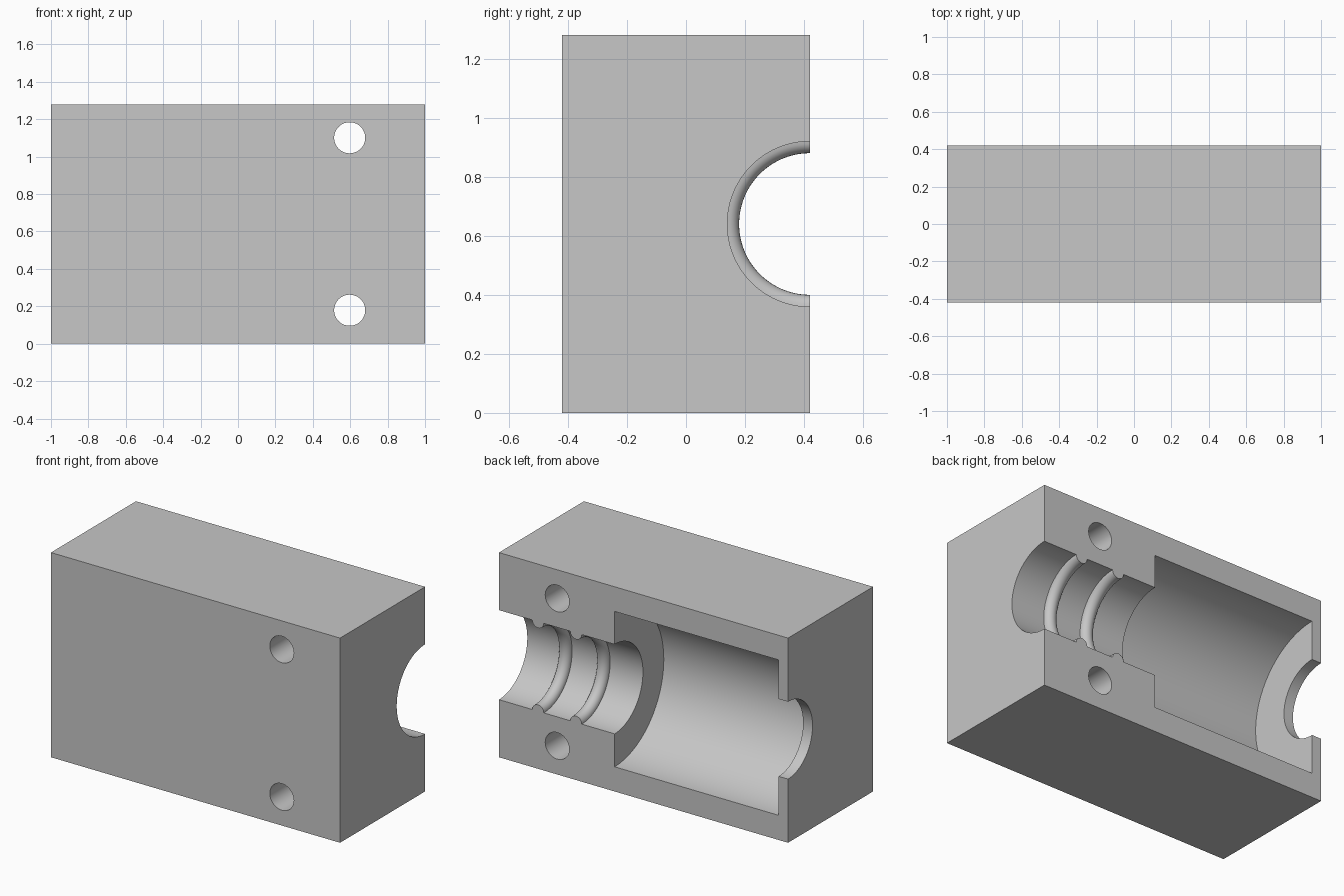
import bpy, bmesh, math
from mathutils import Matrix, Vector

LENGTH, DEPTH, HEIGHT = 2.0, 0.84, 1.28
AXIS = Vector((0, DEPTH / 2, HEIGHT / 2))   # bore axis lies in the open back face
SEGMENTS = 128

cube = bpy.data.objects.get("Cube")
if cube:
    bpy.data.objects.remove(cube, do_unlink=True)

grey = bpy.data.materials.new("plain_grey")
grey.use_nodes = True
grey.diffuse_color = (0.57, 0.57, 0.57, 1)
grey.node_tree.nodes["Principled BSDF"].inputs["Base Color"].default_value = grey.diffuse_color


def make_object(name, bm):
    bmesh.ops.recalc_face_normals(bm, faces=bm.faces)
    mesh = bpy.data.meshes.new(name)
    bm.to_mesh(mesh)
    bm.free()
    mesh.materials.append(grey)
    obj = bpy.data.objects.new(name, mesh)
    bpy.context.collection.objects.link(obj)
    return obj


def rib(x, bore, radius, steps=12):
    """Half-round ridge in the bore profile, as (x, radius) points."""
    angles = [math.pi * i / steps for i in range(steps + 1)]
    return [(x - radius * math.cos(a), bore - radius * math.sin(a)) for a in angles]


# Block body
bm = bmesh.new()
bmesh.ops.create_cube(bm, size=1)
bmesh.ops.transform(bm, verts=bm.verts, matrix=Matrix.Translation((0, 0, HEIGHT / 2))
                    @ Matrix.Diagonal((LENGTH, DEPTH, HEIGHT, 1)))
block = make_object("half_housing_block", bm)

# Stepped bore: narrow mouth, wide chamber, ribbed neck
profile = [(-1.1, 0), (-1.1, 0.242), (-0.935, 0.242), (-0.935, 0.486),
           (0.2, 0.486), (0.2, 0.28)]
profile += rib(0.467, 0.28, 0.04) + rib(0.73, 0.28, 0.04)
profile += [(1.1, 0.28), (1.1, 0)]
bm = bmesh.new()
start = Matrix.Rotation(math.pi / SEGMENTS, 3, 'X')
verts = [bm.verts.new(AXIS + start @ Vector((x, 0, r))) for x, r in profile]
edges = [bm.edges.new(pair) for pair in zip(verts, verts[1:])]
bmesh.ops.spin(bm, geom=verts + edges, cent=AXIS, axis=(1, 0, 0),
               angle=2 * math.pi, steps=SEGMENTS)
bmesh.ops.remove_doubles(bm, verts=bm.verts, dist=0.0001)
bore_cutter = make_object("bore_cutter", bm)

# Two bolt holes running front to back
bm = bmesh.new()
for side in (-1, 1):
    place = Matrix.Translation((0.597, 0, HEIGHT / 2 + side * 0.461))
    bmesh.ops.create_cone(bm, cap_ends=True, segments=64, radius1=0.083, radius2=0.083,
                          depth=DEPTH + 0.2, matrix=place @ Matrix.Rotation(math.pi / 2, 4, 'X'))
hole_cutter = make_object("bolt_hole_cutter", bm)

# Cut the block, then discard the cutters
bpy.ops.object.select_all(action='DESELECT')
block.select_set(True)
bpy.context.view_layer.objects.active = block
for cutter in (bore_cutter, hole_cutter):
    cutter.hide_render = True
    cut = block.modifiers.new(cutter.name, 'BOOLEAN')
    cut.operation = 'DIFFERENCE'
    cut.solver = 'EXACT'
    cut.object = cutter
    bpy.ops.object.modifier_apply(modifier=cut.name)
    bpy.data.objects.remove(cutter, do_unlink=True)

bpy.ops.object.shade_smooth_by_angle(angle=math.radians(30))
